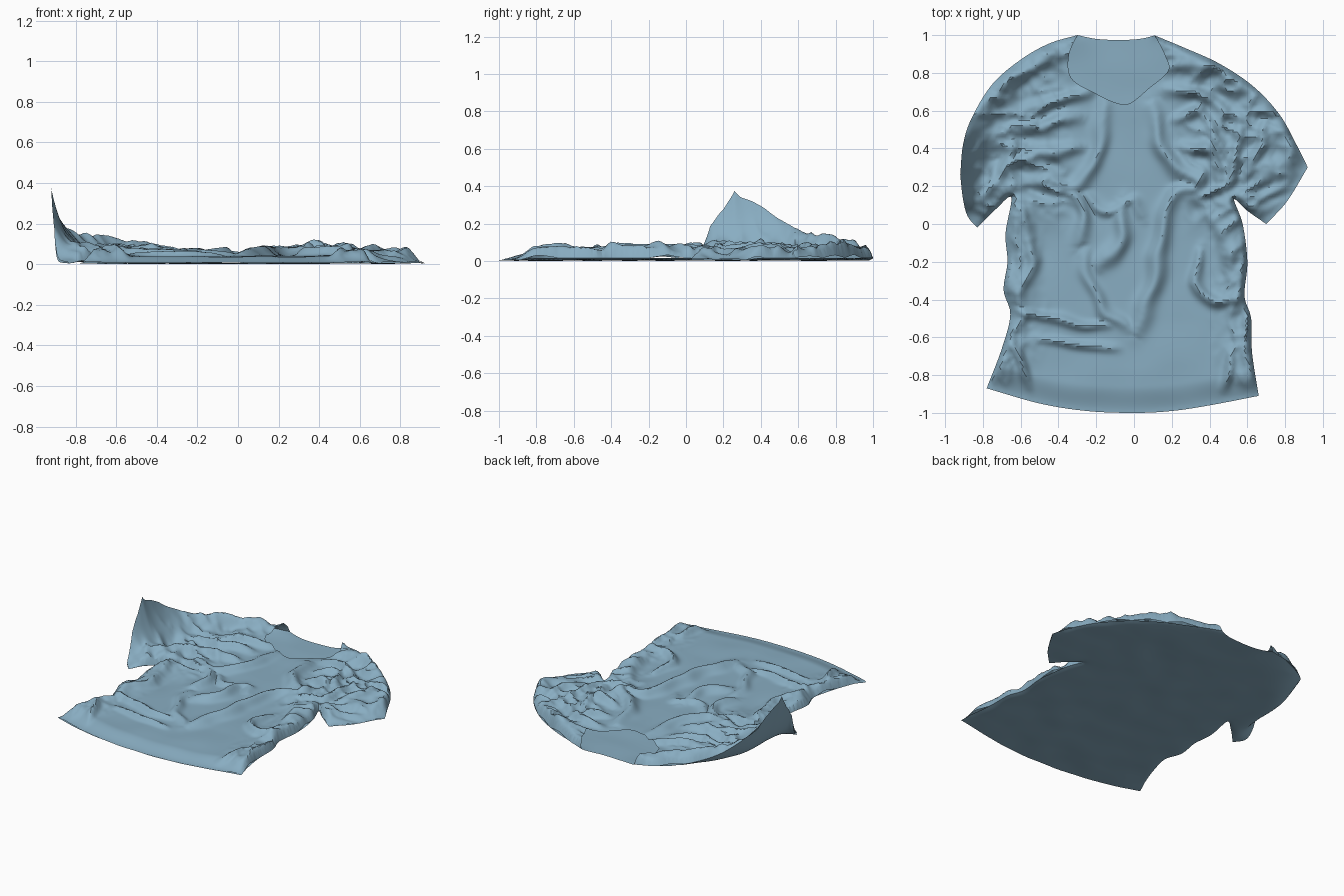
import bpy, math
from mathutils import Vector, noise, kdtree
from mathutils.geometry import delaunay_2d_cdt

if "Cube" in bpy.data.objects:
    bpy.data.objects.remove(bpy.data.objects["Cube"])

STEP = 0.014


def spline(pts, step=STEP):
    """Catmull-Rom curve through 2D points, evenly stepped."""
    p = [Vector(q) for q in pts]
    p = [2 * p[0] - p[1]] + p + [2 * p[-1] - p[-2]]
    out = []
    for a, b, c, d in zip(p, p[1:], p[2:], p[3:]):
        n = max(1, round((c - b).length / step))
        for i in range(n):
            t = i / n
            out.append(0.5 * (2 * b + (c - a) * t + (2 * a - 5 * b + 4 * c - d) * t * t
                              + (3 * b - a - 3 * c + d) * t ** 3))
    return out + [p[-2]]


def tree(pts):
    kd = kdtree.KDTree(len(pts))
    for i, q in enumerate(pts):
        kd.insert((q[0], q[1], 0), i)
    kd.balance()
    return kd


def dist(kd, x, y):
    return kd.find((x, y, 0))[2]


def lerp_table(tab, v):
    for (a, fa), (b, fb) in zip(tab, tab[1:]):
        if v <= b:
            return fa + (fb - fa) * max(0, v - a) / (b - a)
    return tab[-1][1]


def smooth(v):
    v = min(1, max(0, v))
    return v * v * (3 - 2 * v)


# Outline sections, clockwise from the back neck; corners lie between sections
back_neck = [(-.30, 1), (-.2, .98), (-.08, .974), (.03, .98), (.11, .998)]
front_neck = [(-.30, 1), (-.345, .89), (-.33, .77), (-.2, .69), (-.09, .64), (-.02, .64),
              (.08, .72), (.18, .81), (.165, .89), (.11, .998)]
right_shoulder = [(.11, .998), (.25, .94), (.45, .85), (.63, .73), (.77, .58), (.86, .42), (.92, .30)]
right_cuff = [(.92, .30), (.81, .12), (.70, 0)]
right_side = [(.70, 0), (.6, .07), (.53, .13), (.575, 0), (.60, -.2), (.585, -.38), (.62, -.5),
              (.625, -.68), (.66, -.91)]
hem = [(.66, -.91), (.4, -.96), (.2, -.99), (0, -1), (-.25, -.99), (-.5, -.95), (-.78, -.87)]
left_side = [(-.78, -.87), (-.70, -.66), (-.655, -.48), (-.69, -.35), (-.67, -.2), (-.68, -.05),
             (-.65, .14), (-.73, .08), (-.83, -.02)]
left_cuff = [(-.83, -.02), (-.88, .04), (-.905, .13), (-.92, .26)]
left_shoulder = [(-.92, .26), (-.905, .42), (-.86, .56), (-.75, .74), (-.6, .87), (-.45, .955), (-.30, 1)]
body = [right_shoulder, right_cuff, right_side, hem, left_side, left_cuff, left_shoulder]

seams = tree([q for s in (right_shoulder, right_side, left_side, left_shoulder) for q in spline(s, .007)])
hems = tree([q for s in (right_cuff, hem, left_cuff) for q in spline(s, .007)])
raised_edge = tree(spline([(-.905, .13)] + left_shoulder, .007))
raised_height = [(-.03, .0), (.04, .05), (.26, .37), (.4, .28), (.5, .21), (.6, .15), (.7, .1), (.85, .04), (1, 0)]

# Folds: height, width, path
body_folds = [
    (.04, .04, [(-.15, .68), (-.19, .4), (-.3, .2), (-.5, .24)]),
    (.045, .04, [(-.36, .22), (-.27, .05), (-.3, -.12)]),
    (.035, .035, [(-.28, -.14), (-.17, -.45), (0, -.58)]),
    (.055, .045, [(.42, .18), (.24, .16), (.15, -.02), (.1, -.34), (0, -.6)]),
    (.045, .04, [(-.06, .14), (-.08, -.08), (-.2, -.23)]),
    (.03, .03, [(-.3, .2), (-.14, .08), (0, .12), (.05, .02)]),
    (.05, .045, [(.08, .66), (.14, .42), (.3, .24), (.5, .16)]),
    (.035, .025, [(-.65, -.44), (-.4, -.51), (-.1, -.55)]),
    (.03, .022, [(-.52, -.6), (-.3, -.64), (-.08, -.66)]),
    (.045, .03, [(.36, -.12), (.33, -.32), (.42, -.4), (.6, -.38)]),
    (.04, .04, [(.4, .1), (.5, -.1), (.5, -.32)]),
    (.04, .035, [(-.6, .1), (-.54, -.2), (-.62, -.42)]),
    (.04, .025, [(-.66, -.6), (-.6, -.75), (-.56, -.9)]),
    (.03, .025, [(.52, -.66), (.5, -.8), (.46, -.9)])]
sleeve_folds = [
    (.04, .035, [(.16, .82), (.35, .84), (.55, .74)]),
    (.04, .03, [(.14, .7), (.32, .7), (.5, .6)]),
    (.045, .03, [(.2, .55), (.36, .56), (.46, .38)]),
    (.05, .035, [(.26, .42), (.38, .4), (.45, .2)]),
    (.035, .025, [(.55, .6), (.55, .4), (.5, .2)]),
    (.03, .025, [(.7, .55), (.64, .35), (.56, .2)]),
    (.04, .035, [(-.78, .6), (-.6, .8), (-.4, .9)]),
    (.04, .03, [(-.6, .62), (-.4, .66), (-.2, .72)]),
    (.035, .03, [(-.66, .5), (-.45, .53), (-.25, .58)]),
    (.045, .035, [(-.72, .28), (-.5, .36), (-.28, .42)]),
    (.04, .03, [(-.82, .12), (-.7, .25), (-.64, .45)])]
folds = []
for h, w, path in body_folds + sleeve_folds:
    pts = spline(path, .01)
    folds.append((h, w, tree(pts), len(pts)))


def lift(x, y, power):
    d = dist(raised_edge, x, y)
    return lerp_table(raised_height, y) * max(0, 1 - d / .25) ** power


def rim(x, y):
    return .012 * math.exp(-dist(seams, x, y) / .03) * smooth(dist(hems, x, y) / .1)


def back_z(x, y):
    wave = .006 * noise.noise(Vector((x * 5, y * 5, 3)))
    return .014 + wave * smooth(dist(seams, x, y) / .05) + rim(x, y) + lift(x, y, 4)


def front_z(x, y):
    ds, dh = dist(seams, x, y), dist(hems, x, y)
    # warp the coordinates so folds wander like cloth
    wx = x + .03 * noise.noise(Vector((x * 6, y * 6, 11)))
    wy = y + .03 * noise.noise(Vector((x * 6, y * 6, 27)))
    f = 0
    for h, w, kd, n in folds:
        _, i, d = kd.find((wx, wy, 0))
        if d < 3 * w:
            taper = math.sin(math.pi * (i + .5) / n) ** .5
            f = max(f, h * taper * math.exp(-(d / w) ** 2))
    # crumpling gathers along the sides and over the sleeves
    mask = max(smooth(1 - ds / .25), smooth((abs(x + .05) - .2) / .25) * smooth((y + .1) / .3))
    along_y = smooth((.25 - y) / .3)
    n1 = noise.noise(Vector((wx * (6 + 4 * along_y), wy * (10 - 4 * along_y), 5)))
    n2 = noise.noise(Vector((wx * 17, wy * 17, 9)))
    crumple = .028 * (1 - 2.2 * abs(n1)) + .014 * (.5 - abs(n2))
    soft = .009 * noise.noise(Vector((x * 4, y * 4, 1)))
    puff = .034 + soft + f + mask * crumple + .022 * smooth(1 - ds / .14)
    edge = 1 - math.exp(-ds / .016)
    open_end = .12 + .88 * smooth(dh / .14)
    up = lift(x, y, 3)
    puff = max(.006, puff) * edge * open_end * max(.15, 1 - up * 3)
    return .014 + rim(x, y) + puff + up


def inside(x, y, loop):
    hit = False
    for a, b in zip(loop, loop[1:] + loop[:1]):
        if (a.y > y) != (b.y > y) and x < a.x + (y - a.y) * (b.x - a.x) / (b.y - a.y):
            hit = not hit
    return hit


cloth = bpy.data.materials.new("blue_cloth")
cloth.diffuse_color = (.25, .42, .54, 1)
cloth.use_nodes = True
cloth.node_tree.nodes["Principled BSDF"].inputs["Base Color"].default_value = cloth.diffuse_color


def make_panel(name, sections, height, flip):
    loop = [q for s in sections for q in spline(s)[:-1]]
    border = tree(loop)
    n = len(loop)
    pts = list(loop)
    for j in range(int(2 / (STEP * .87)) + 1):
        y = -1 + j * STEP * .87
        for i in range(int(1.9 / STEP) + 1):
            x = -.95 + (i + .5 * (j % 2)) * STEP
            if dist(border, x, y) > STEP * .7 and inside(x, y, loop):
                pts.append(Vector((x, y)))
    ring = [(i, (i + 1) % n) for i in range(n)]
    verts, _, faces = delaunay_2d_cdt(pts, ring, [], 1, 1e-5)[:3]
    if flip:
        faces = [f[::-1] for f in faces]
    me = bpy.data.meshes.new(name)
    me.from_pydata([(v.x, v.y, height(v.x, v.y)) for v in verts], [], faces)
    me.materials.append(cloth)
    ob = bpy.data.objects.new(name, me)
    bpy.context.collection.objects.link(ob)
    bpy.ops.object.select_all(action='DESELECT')
    ob.select_set(True)
    bpy.context.view_layer.objects.active = ob
    bpy.ops.object.shade_smooth_by_angle(angle=math.radians(35))
    return ob


# Shirt panels, meeting along shoulders and sides, open at neck, cuffs and hem
back = make_panel("shirt_back", [back_neck] + body, back_z, True)
front = make_panel("shirt_front", [front_neck] + body, front_z, False)

# Rest the shirt on the ground
low = min(v.co.z for v in back.data.vertices)
for ob in (back, front):
    for v in ob.data.vertices:
        v.co.z -= low
